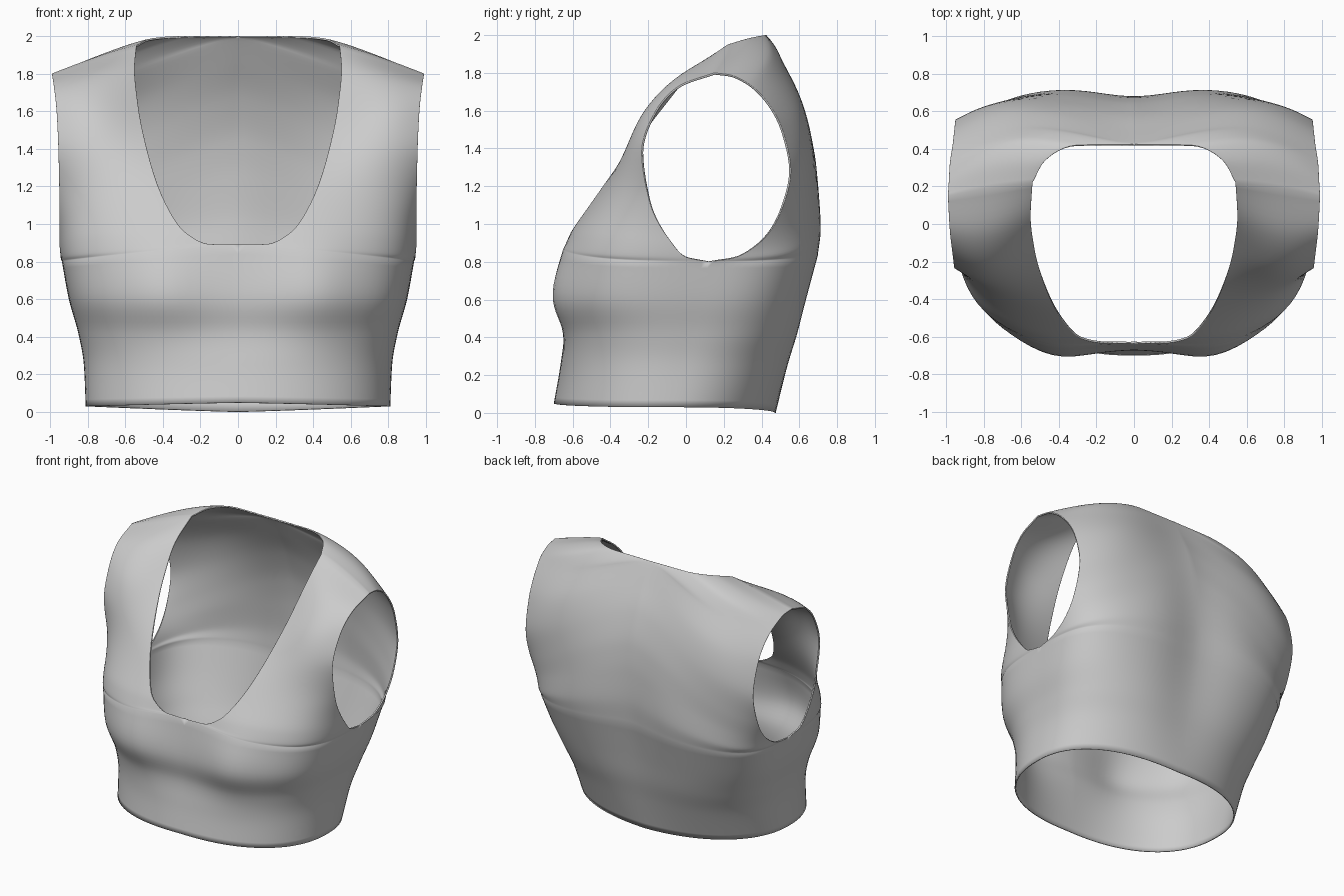
import bpy, bmesh, math

if "Cube" in bpy.data.objects:
    bpy.data.objects.remove(bpy.data.objects["Cube"], do_unlink=True)

COLUMNS = 28       # divisions from the middle of a panel to its side
STEPS = 6          # rows between two key rows

# Each key row: inner edge point, side edge point, roundness,
# how far the row turns towards the side (1 = fully), bulge
FRONT_LOWER = [
    ((0, -.7, .05), (.81, -.08, .03), .88, 1, 0),
    ((0, -.665, .25), (.82, -.02, .25), .82, 1, 0),
    ((0, -.645, .42), (.85, .04, .42), .72, 1, 0),
    ((0, -.67, .6), (.9, .08, .6), .63, 1, 0),
    ((0, -.635, .89), (.937, .12, .8), .6, 1, 0),
]
FRONT_UPPER = FRONT_LOWER[-1:] + [
    ((.15, -.628, .893), (.943, 0, .825), .6, .97, 0),
    ((.28, -.6, .955), (.95, -.09, .92), .62, .91, 0),
    ((.4, -.48, 1.14), (.95, -.19, 1.11), .68, .76, .01),
    ((.48, -.31, 1.38), (.955, -.235, 1.38), .75, .5, .04),
    ((.53, -.13, 1.62), (.965, -.16, 1.6), .8, .4, .07),
    ((.55, .04, 1.82), (.98, -.03, 1.735), .9, .4, .05),
    ((.54, .22, 1.95), (.99, .15, 1.8), 1, .4, 0),
]
BACK_LOWER = [
    ((0, .475, 0), (.81, -.08, .03), .88, 1, 0),
    ((0, .555, .25), (.82, -.02, .25), .82, 1, 0),
    ((0, .61, .42), (.85, .04, .42), .75, 1, 0),
    ((0, .655, .6), (.9, .08, .6), .68, 1, 0),
    ((0, .715, .85), (.937, .12, .8), .62, 1, 0),
]
BACK_UPPER = BACK_LOWER[-1:] + [
    ((0, .73, 1.05), (.943, .25, .82), .62, .955, 0),
    ((0, .72, 1.25), (.948, .4, .91), .62, .82, 0),
    ((0, .69, 1.45), (.95, .5, 1.06), .65, .65, .02),
    ((0, .61, 1.68), (.95, .555, 1.28), .7, .48, .06),
    ((0, .505, 1.87), (.955, .51, 1.5), .75, .42, .09),
    ((0, .425, 2), (.965, .42, 1.66), .85, .4, .09),
    ((.3, .42, 2), (.98, .32, 1.75), .95, .4, .06),
    ((.47, .34, 1.985), (.985, .23, 1.79), 1, .4, .03),
    ((.54, .22, 1.95), (.99, .15, 1.8), 1, .4, 0),
]


def smooth_channel(values):
    """Interpolate a list of key values smoothly without overshoot."""
    slopes = [b - a for a, b in zip(values, values[1:])]
    tangents = [slopes[0]]
    for a, b in zip(slopes, slopes[1:]):
        tangents.append(2 * a * b / (a + b) if a * b > 0 else 0)
    tangents.append(slopes[-1])
    result = []
    for i, slope in enumerate(slopes):
        for k in range(STEPS):
            t = k / STEPS
            ease = t * t * (3 - 2 * t)
            result.append(values[i] + slope * ease
                          + tangents[i] * t * (1 - t) ** 2
                          - tangents[i + 1] * t * t * (1 - t))
    return result + [values[-1]]


def dense_rows(keys):
    flat = [(*inner, *side, *shape) for inner, side, *shape in keys]
    return list(zip(*[smooth_channel(channel) for channel in zip(*flat)]))


def row_points(row, facing):
    """Part of a rounded ring from the inner edge of a panel to its side."""
    ax, ay, az, bx, by, bz, power, turn, bulge = row
    last = turn * math.pi / 2
    first = math.asin((ax / bx) ** (1 / power) * math.sin(last))
    start_depth = math.cos(first) ** power
    end_depth = max(math.cos(last), 0) ** power
    points = []
    for c in range(COLUMNS + 1):
        f = c / COLUMNS
        ease = f * f * (3 - 2 * f)
        angle = first + (last - first) * ease
        x = bx * (math.sin(angle) / math.sin(last)) ** power
        across = max((x - ax) / (bx - ax), 0)
        depth = max(math.cos(angle), 0) ** power
        depth = (depth - end_depth) / (start_depth - end_depth)
        y = by + (ay - by) * depth + facing * bulge * math.sin(ease * math.pi)
        z = az + (bz - az) * across ** 1.2
        if facing < 0:
            # Bust fullness
            y -= (.055 * math.exp(-((x - .42) / .23) ** 2 - ((z - .65) / .26) ** 2)
                  * (1 - min(across, 1) ** 4))
        else:
            # Hollow along the spine
            y -= .05 * math.exp(-(x / .27) ** 2) * math.sin(math.pi * z / 2)
        points.append((x, y, z))
    return points


def add_panel(bm, lower, upper, facing):
    rows = dense_rows(lower) + dense_rows(upper)[1:]
    grid = [[bm.verts.new(p) for p in row_points(row, facing)] for row in rows]
    for low, high in zip(grid, grid[1:]):
        for c in range(COLUMNS):
            quad = [low[c], low[c + 1], high[c + 1], high[c]]
            bm.faces.new(quad if facing < 0 else quad[::-1])


# Fabric colour
fabric = bpy.data.materials.new("light_grey_fabric")
fabric.use_nodes = True
grey = (.6, .6, .6, 1)
fabric.diffuse_color = grey
fabric.node_tree.nodes["Principled BSDF"].inputs["Base Color"].default_value = grey

# Half garment: front and back panels welded at side seam and shoulder
bm = bmesh.new()
add_panel(bm, FRONT_LOWER, FRONT_UPPER, -1)
add_panel(bm, BACK_LOWER, BACK_UPPER, 1)
bmesh.ops.remove_doubles(bm, verts=bm.verts, dist=.001)
mesh = bpy.data.meshes.new("cropped_top")
bm.to_mesh(mesh)
bm.free()
mesh.materials.append(fabric)
top = bpy.data.objects.new("cropped_top", mesh)
bpy.context.collection.objects.link(top)

# Mirror to the other half, then give the cloth thickness
mirror = top.modifiers.new("other_half", "MIRROR")
mirror.use_clip = True
mirror.merge_threshold = .001
cloth = top.modifiers.new("cloth_thickness", "SOLIDIFY")
cloth.thickness = .01
cloth.offset = -1

bpy.context.view_layer.objects.active = top
top.select_set(True)
bpy.ops.object.shade_smooth_by_angle(angle=math.radians(50))
